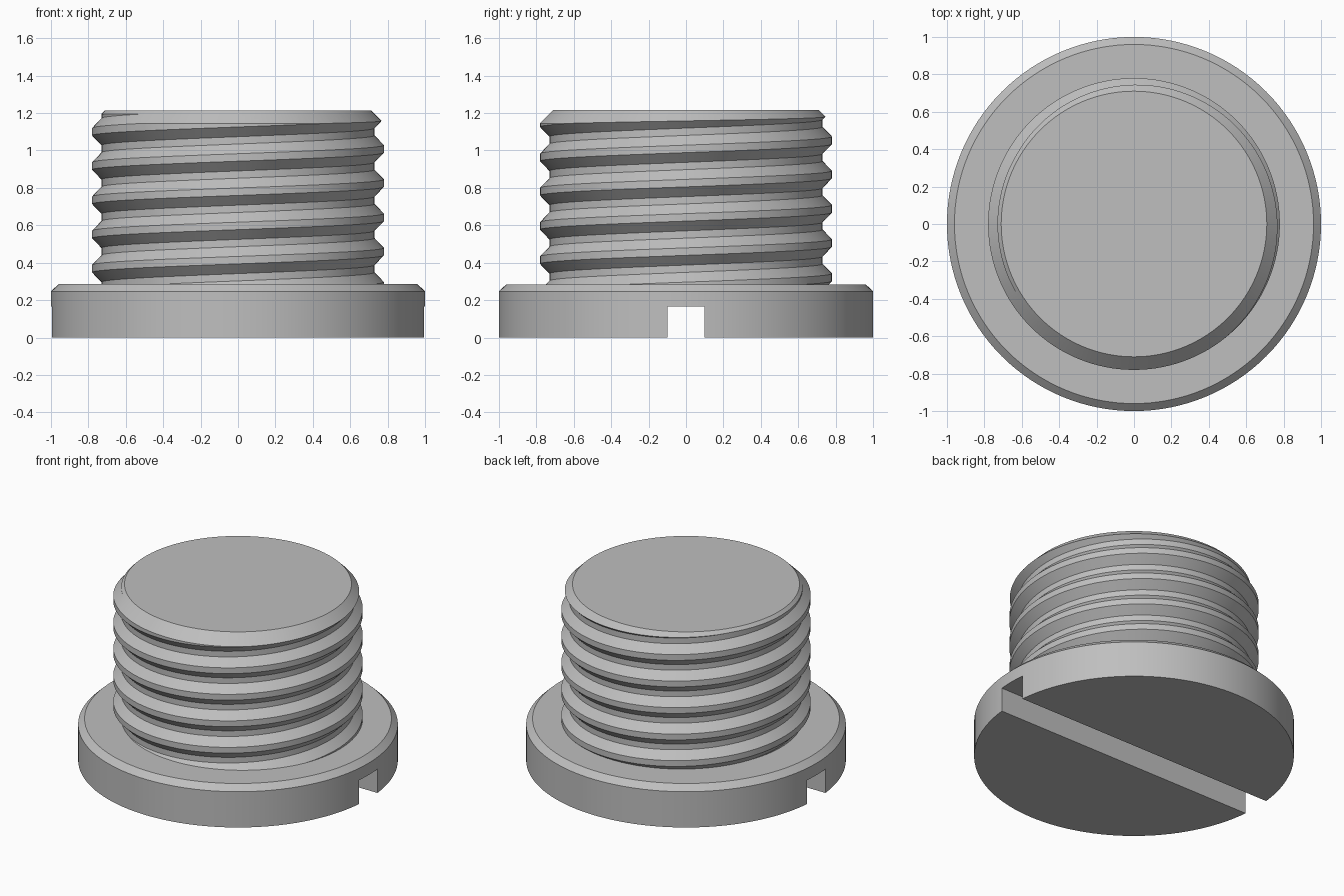
import bpy, bmesh, math

if "Cube" in bpy.data.objects:
    bpy.data.objects.remove(bpy.data.objects["Cube"], do_unlink=True)

SEG = 128
HEAD_TOP, TOP = 0.285, 1.215
ROOT, CREST, PITCH = 0.73, 0.78, 0.183

steel = bpy.data.materials.new("plain grey")
steel.use_nodes = True
GREY = (0.52, 0.52, 0.52, 1)
steel.diffuse_color = GREY
steel.node_tree.nodes["Principled BSDF"].inputs["Base Color"].default_value = GREY


def finish(bm, name):
    bmesh.ops.recalc_face_normals(bm, faces=bm.faces[:])
    mesh = bpy.data.meshes.new(name)
    bm.to_mesh(mesh)
    bm.free()
    mesh.materials.append(steel)
    obj = bpy.data.objects.new(name, mesh)
    bpy.context.collection.objects.link(obj)
    return obj


def lathe(name, profile):
    """Closed solid turned from (radius, height) points, bottom to top."""
    bm = bmesh.new()
    rings = []
    for r, z in profile:
        rings.append([bm.verts.new((r * math.cos(a), r * math.sin(a), z))
                      for a in (math.tau * i / SEG for i in range(SEG))])
    for low, high in zip(rings, rings[1:]):
        for i in range(SEG):
            n = (i + 1) % SEG
            bm.faces.new((low[i], low[n], high[n], high[i]))
    bm.faces.new(rings[0])
    bm.faces.new(rings[-1])
    return finish(bm, name)


def box(name, size, centre):
    bm = bmesh.new()
    bmesh.ops.create_cube(bm, size=1)
    bmesh.ops.scale(bm, vec=size, verts=bm.verts[:])
    bmesh.ops.translate(bm, vec=centre, verts=bm.verts[:])
    return finish(bm, name)


def helical_rod(name, z_low, z_high):
    """Rod with a right-hand trapezoid thread, flattened to rings at its ends."""
    section = [(CREST, -0.02), (CREST, 0.02), (ROOT, 0.072), (ROOT, 0.111)]
    phase = 1.10 - 8.5 * PITCH
    rows = len(section) * 12
    bm = bmesh.new()
    cols = []
    for i in range(SEG):
        a = math.tau * i / SEG
        col = []
        for j in range(rows):
            turn, k = divmod(j, len(section))
            r, dz = section[k]
            z = phase + dz + PITCH * (turn + i / SEG)
            if not z_low < z < z_high:
                r, z = ROOT, min(max(z, z_low), z_high)
            col.append(bm.verts.new((r * math.cos(a), r * math.sin(a), z)))
        cols.append(col)
    for i in range(SEG):
        # the last column meets the first one a full turn higher
        shift = len(section) if i == SEG - 1 else 0
        left, right = cols[i], cols[(i + 1) % SEG]
        for j in range(rows - 1 - shift):
            bm.faces.new((left[j], right[j + shift],
                          right[j + 1 + shift], left[j + 1]))
    bmesh.ops.remove_doubles(bm, verts=bm.verts[:], dist=1e-5)
    bmesh.ops.holes_fill(bm, edges=[e for e in bm.edges if e.is_boundary], sides=0)
    bmesh.ops.triangulate(bm, faces=[f for f in bm.faces if len(f.verts) == 4])
    return finish(bm, name)


def cut(obj, tool, operation):
    tool.hide_render = True
    mod = obj.modifiers.new("cut", 'BOOLEAN')
    mod.operation, mod.solver, mod.object = operation, 'EXACT', tool
    bpy.context.view_layer.objects.active = obj
    bpy.ops.object.modifier_apply(modifier=mod.name)
    bpy.data.objects.remove(tool, do_unlink=True)


# Chamfered disc head with a driver slot across its underside
head = lathe("head", [(1, 0), (1, 0.247), (0.96, HEAD_TOP)])
cut(head, box("slot_cutter", (2.4, 0.2, 0.33), (0, 0, 0)), 'DIFFERENCE')

# Threaded shank, trimmed to length with a chamfered end
shank = helical_rod("threaded_shank", 0.0, 1.42)
envelope = lathe("shank_envelope", [(0.9, 0.25), (0.9, TOP - 0.19), (0.71, TOP)])
cut(shank, envelope, 'INTERSECT')

# Smooth round walls, crisp edges
for obj in (head, shank):
    bpy.ops.object.select_all(action='DESELECT')
    obj.select_set(True)
    bpy.context.view_layer.objects.active = obj
    bpy.ops.object.shade_smooth_by_angle(angle=math.radians(25))
